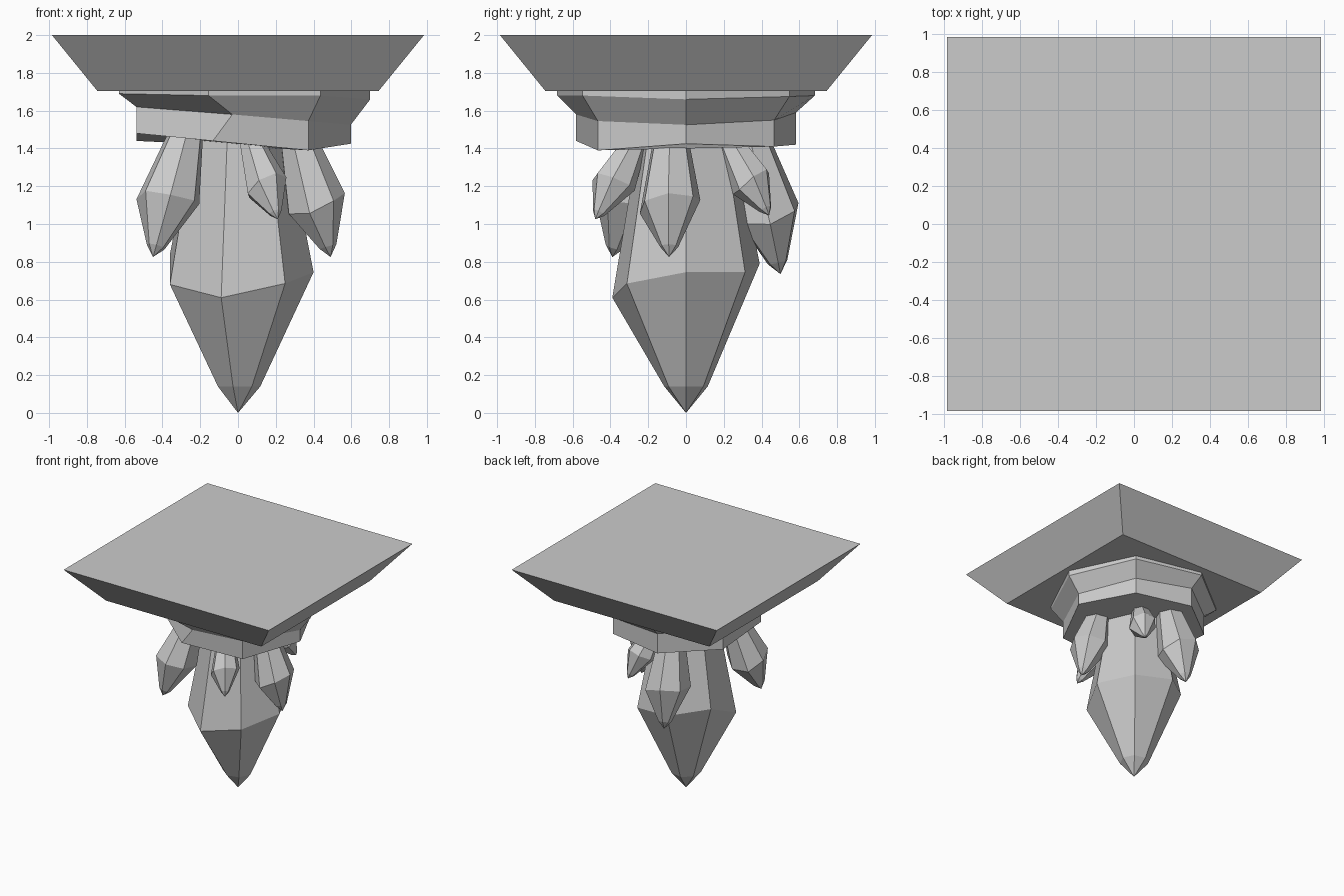
import bpy, bmesh
from math import sin, cos, pi, atan
from mathutils import Matrix, Vector

if "Cube" in bpy.data.objects:
    bpy.data.objects.remove(bpy.data.objects["Cube"])

SIDES = 7


def ring(r, z):
    """Seven points of radius r, clockwise from +x; z is one height or one per corner."""
    zs = z if isinstance(z, list) else [z] * SIDES
    return [Vector((r * cos(-2 * pi * i / SIDES), r * sin(-2 * pi * i / SIDES), zs[i]))
            for i in range(SIDES)]


def loft(name, rings, tip=None):
    """Skin rings from top to bottom, capping the top and closing to a tip or a cap."""
    bm = bmesh.new()
    loops = [[bm.verts.new(p) for p in r] for r in rings]
    n = len(loops[0])
    bm.faces.new(loops[0])
    for a, b in zip(loops, loops[1:]):
        for i in range(n):
            j = (i + 1) % n
            bm.faces.new((a[i], a[j], b[j], b[i]))
    if tip is None:
        bm.faces.new(loops[-1])
    else:
        t = bm.verts.new(tip)
        for i in range(n):
            bm.faces.new((loops[-1][i], loops[-1][(i + 1) % n], t))
    bmesh.ops.recalc_face_normals(bm, faces=bm.faces)
    mesh = bpy.data.meshes.new(name)
    bm.to_mesh(mesh)
    bm.free()
    obj = bpy.data.objects.new(name, mesh)
    bpy.context.collection.objects.link(obj)
    return obj


def square(h, z):
    return [Vector((x * h, y * h, z)) for x, y in ((1, 1), (1, -1), (-1, -1), (-1, 1))]


def crystal(name, tip=(0, 0, 0), angle=0, slope=0, size=1):
    """Crystal hanging point-down, leaning outward in the given direction."""
    belly = [0.745, 0.685, 0.61, 0.68, 0.84, 0.79, 0.745]
    obj = loft(name, [ring(0.21, 1.72), ring(0.4, belly), ring(0.118, 0.14)], (0, 0, 0))
    obj.data.transform(Matrix.Translation(tip) @ Matrix.Rotation(angle, 4, 'Z')
                       @ Matrix.Rotation(-atan(slope), 4, 'Y') @ Matrix.Scale(size, 4))
    return obj


# Ceiling slab with sloping sides
loft("ceiling_slab", [square(0.985, 2.0), square(0.745, 1.705)])

# Uneven seven-sided rock collar
mid = ring(0.597, [1.525, 1.545, 1.58, 1.62, 1.62, 1.59, 1.55])
mid[2].x = -0.03
loft("rock_collar", [
    ring(0.70, 1.71),
    ring(0.70, [1.66, 1.68, 1.68, 1.69, 1.69, 1.68, 1.675]),
    mid,
    ring(0.597, [1.425, 1.39, 1.44, 1.48, 1.44, 1.42, 1.41]),
])

# Main crystal
crystal("main_crystal")

# Smaller crystals around it: tip, lean direction, lean slope, size
for i, (tip, lean, slope, size) in enumerate([
    ((0.49, -0.09, 0.825), -0.05, 0.28, 0.41),
    ((0.21, -0.48, 1.025), -0.98, 0.62, 0.29),
    ((-0.45, -0.39, 0.825), -2.42, 0.36, 0.42),
    ((-0.14, 0.50, 0.735), 1.84, 0.24, 0.46),
    ((0.25, 0.44, 1.045), 1.05, 0.62, 0.29),
]):
    crystal(f"small_crystal_{i + 1}", tip, lean, slope, size)
